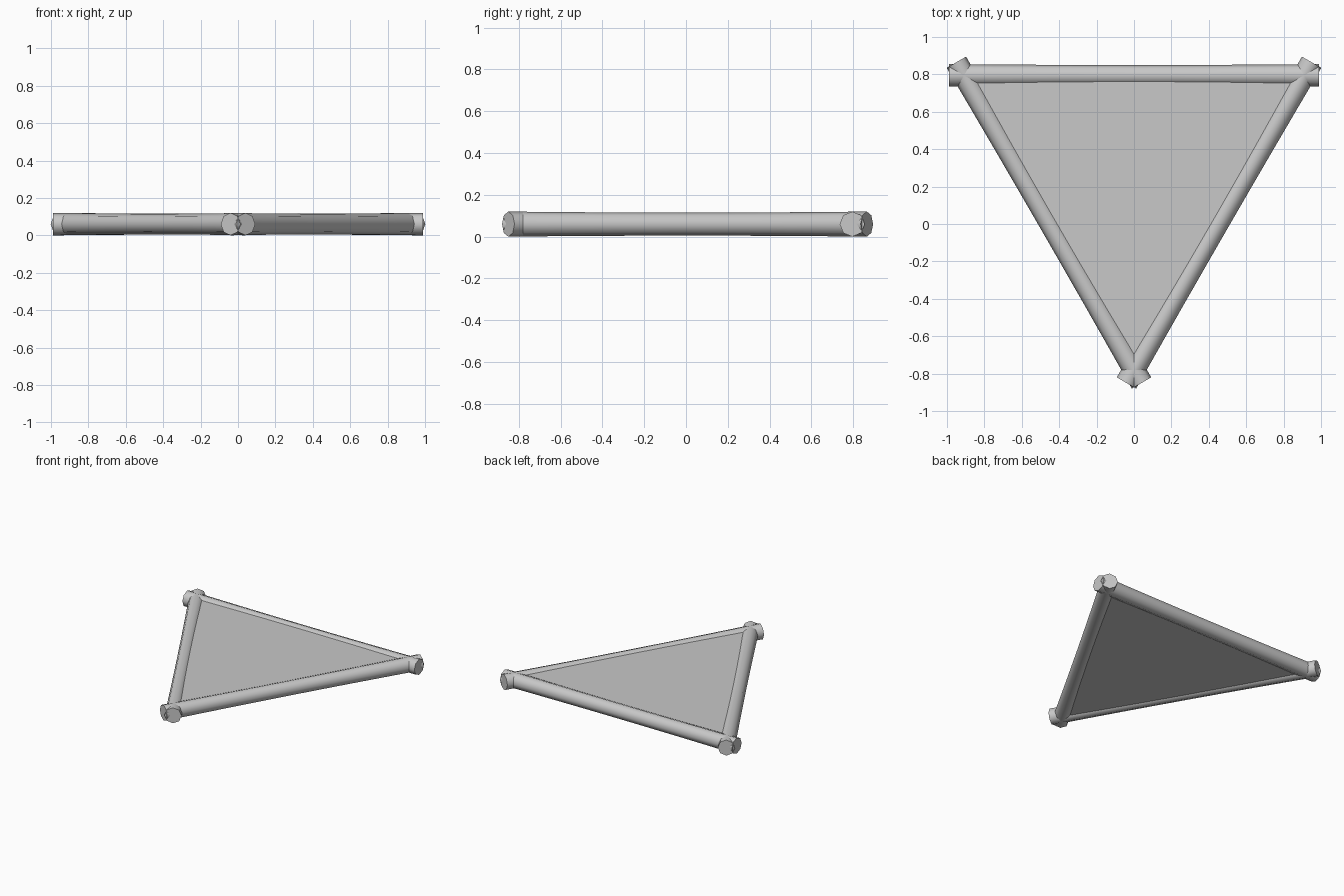
import bpy, bmesh, math
from mathutils import Vector, Matrix

if "Cube" in bpy.data.objects:
    bpy.data.objects.remove(bpy.data.objects["Cube"])

CENTRE = Vector((0, 0.27, 0.06))   # centre of the triangle
INRADIUS = 0.525                   # centre to each rod's axis
HALF = 0.99                        # half rod length
SIDES, STEPS = 8, 8

grey = bpy.data.materials.new("light grey")
grey.diffuse_color = (0.58, 0.58, 0.58, 1)
grey.use_nodes = True
grey.node_tree.nodes["Principled BSDF"].inputs["Base Color"].default_value = grey.diffuse_color


def make_object(name, bm):
    bmesh.ops.recalc_face_normals(bm, faces=bm.faces)
    me = bpy.data.meshes.new(name)
    bm.to_mesh(me)
    bm.free()
    me.materials.append(grey)
    ob = bpy.data.objects.new(name, me)
    bpy.context.collection.objects.link(ob)
    return ob


def rod(name, angle):
    """Eight-sided rod, slightly waisted in the middle, overshooting the corners."""
    bm = bmesh.new()
    rings = []
    for i in range(STEPS + 1):
        t = 2 * i / STEPS - 1
        r = 0.055 + 0.005 * t * t
        rings.append([bm.verts.new((t * HALF,
                                    r * math.cos(2 * math.pi * k / SIDES),
                                    r * math.sin(2 * math.pi * k / SIDES)))
                      for k in range(SIDES)])
    for a, b in zip(rings, rings[1:]):
        for k in range(SIDES):
            n = (k + 1) % SIDES
            bm.faces.new((a[k], a[n], b[n], b[k]))
    bm.faces.new(rings[0])
    bm.faces.new(rings[-1])
    place = (Matrix.Translation(CENTRE) @ Matrix.Rotation(angle, 4, 'Z')
             @ Matrix.Translation((0, INRADIUS, 0)))
    bm.transform(place)
    ob = make_object(name, bm)
    bpy.ops.object.select_all(action='DESELECT')
    ob.select_set(True)
    bpy.context.view_layer.objects.active = ob
    bpy.ops.object.shade_smooth_by_angle(angle=math.radians(50))


# Three rods of the frame
for name, deg in (("back_rod", 0), ("left_rod", 120), ("right_rod", 240)):
    rod(name, math.radians(deg))

# Triangular panel filling the frame, corners on the rod axes
bm = bmesh.new()
base = [bm.verts.new(CENTRE + Vector((2 * INRADIUS * math.cos(a), 2 * INRADIUS * math.sin(a), -0.041)))
        for a in (math.radians(d) for d in (30, 150, 270))]
face = bm.faces.new(base)
ext = bmesh.ops.extrude_face_region(bm, geom=[face], use_keep_orig=True)
top = [v for v in ext["geom"] if isinstance(v, bmesh.types.BMVert)]
bmesh.ops.translate(bm, verts=top, vec=(0, 0, 0.082))
make_object("panel", bm)
